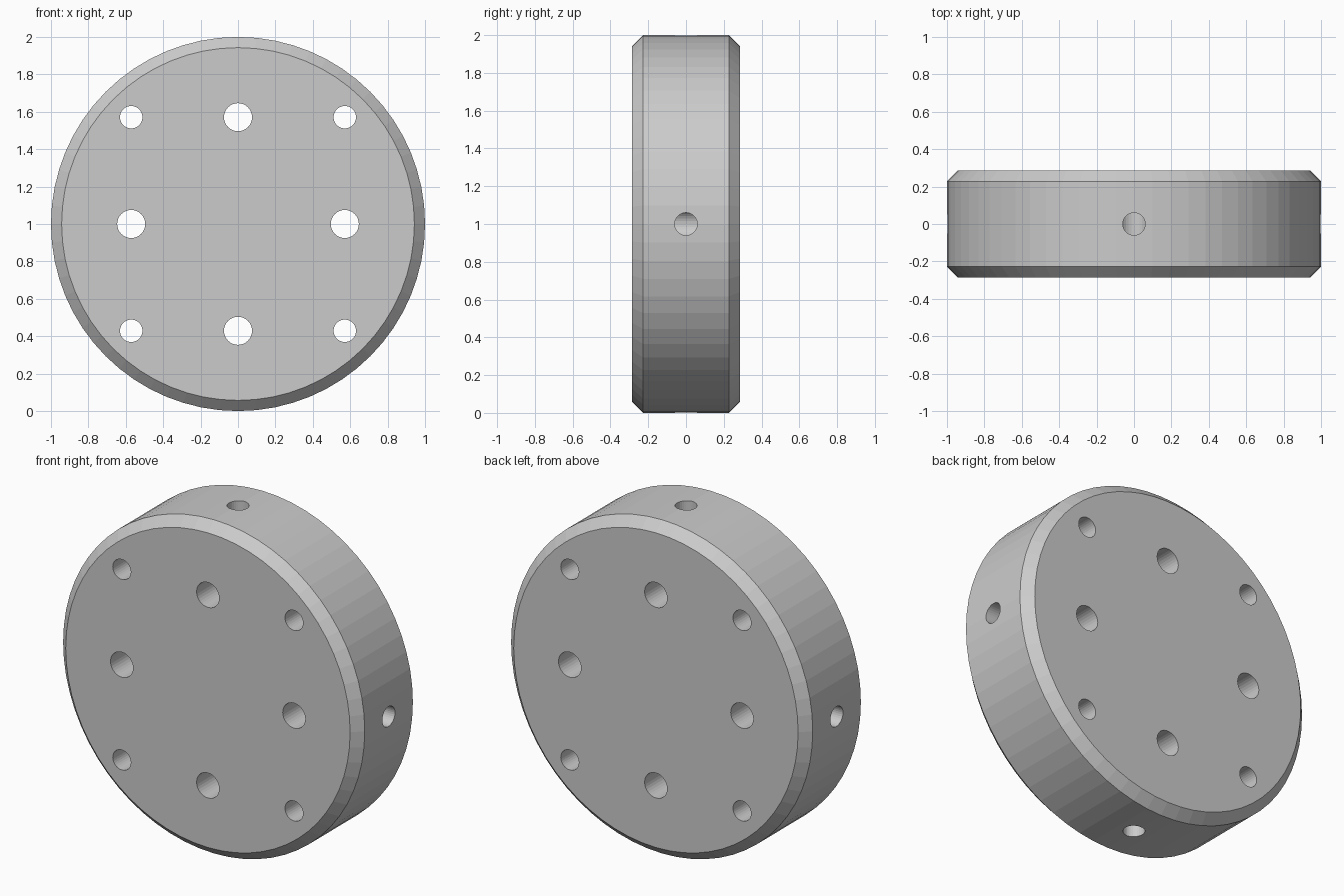
import bpy, bmesh
from math import pi, cos, sin
from mathutils import Matrix, Vector

if "Cube" in bpy.data.objects:
    bpy.data.objects.remove(bpy.data.objects["Cube"])

R, HALF, CH = 1.0, 0.285, 0.057     # disc radius, half thickness, chamfer
PITCH = 0.571                       # hole spacing from the centre
CENTRE = Vector((0, 0, 1))


def make_object(name, bm):
    bmesh.ops.recalc_face_normals(bm, faces=bm.faces[:])
    mesh = bpy.data.meshes.new(name)
    bm.to_mesh(mesh)
    bm.free()
    ob = bpy.data.objects.new(name, mesh)
    bpy.context.collection.objects.link(ob)
    return ob


def add_cylinder(bm, start, end, radius, segments=32):
    axis = end - start
    mat = Matrix.Translation((start + end) / 2) @ axis.to_track_quat('Z', 'Y').to_matrix().to_4x4()
    bmesh.ops.create_cone(bm, cap_ends=True, segments=segments, radius1=radius,
                          radius2=radius, depth=axis.length, matrix=mat)


# Chamfered disc, lofted from four rings along y
bm = bmesh.new()
N = 64
profile = [(R - CH, -HALF), (R, -HALF + CH), (R, HALF - CH), (R - CH, HALF)]
rings = [[bm.verts.new((r * cos(2 * pi * i / N), y, 1 + r * sin(2 * pi * i / N)))
          for i in range(N)] for r, y in profile]
for a, b in zip(rings, rings[1:]):
    for i in range(N):
        j = (i + 1) % N
        bm.faces.new((a[i], a[j], b[j], b[i]))
bm.faces.new(rings[0])
bm.faces.new(rings[-1])
disc = make_object("disc", bm)

# Through holes: large on the axes, small on the diagonals
bm = bmesh.new()
for ix in (-1, 0, 1):
    for iz in (-1, 0, 1):
        if ix or iz:
            p = CENTRE + Vector((ix, 0, iz)) * PITCH
            reach = Vector((0, 0.5, 0))
            add_cylinder(bm, p - reach, p + reach, 0.06 if ix and iz else 0.075)
face_holes = make_object("face_hole_cutter", bm)

# Rim holes running inward to meet the large through holes
bm = bmesh.new()
for d in ((1, 0, 0), (-1, 0, 0), (0, 0, 1), (0, 0, -1)):
    d = Vector(d)
    add_cylinder(bm, CENTRE + d * PITCH, CENTRE + d * 1.2, 0.06)
rim_holes = make_object("rim_hole_cutter", bm)

# Cut, then remove the cutters
bpy.context.view_layer.objects.active = disc
for cutter in (face_holes, rim_holes):
    cutter.hide_render = True
    mod = disc.modifiers.new(cutter.name, 'BOOLEAN')
    mod.operation = 'DIFFERENCE'
    mod.solver = 'EXACT'
    mod.object = cutter
    bpy.ops.object.modifier_apply(modifier=mod.name)
    bpy.data.objects.remove(cutter)
